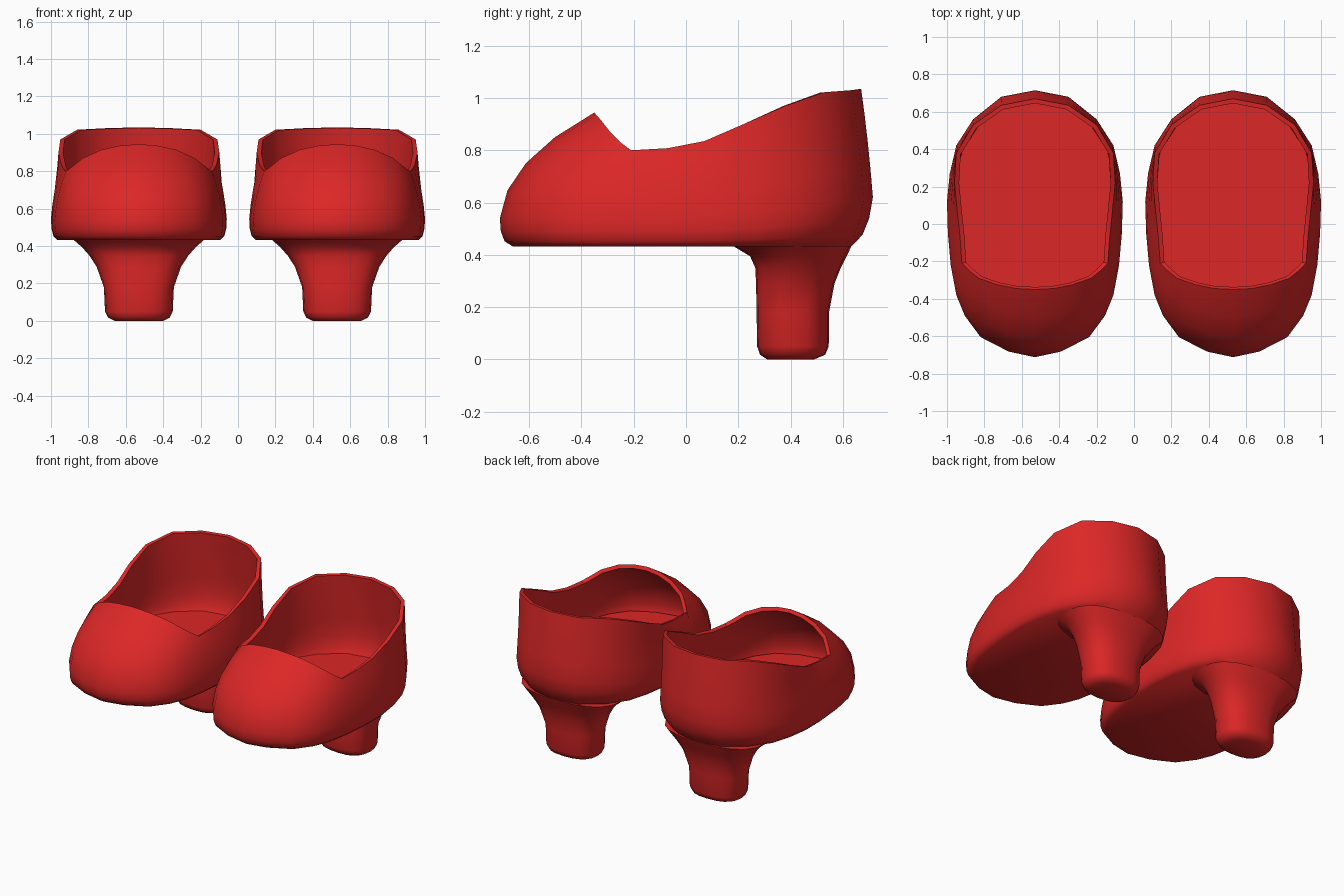
import bpy, bmesh, math
from mathutils import Vector

if "Cube" in bpy.data.objects:
    bpy.data.objects.remove(bpy.data.objects["Cube"])

SHOE_X = 0.53

red = bpy.data.materials.new("shoe_red")
red.diffuse_color = (0.72, 0.02, 0.02, 1)
red.use_nodes = True
red.node_tree.nodes["Principled BSDF"].inputs["Base Color"].default_value = red.diffuse_color

# Half outline at the widest level, toe centre to heel centre (x, y)
OUTLINE = [(0, -.712), (.14, -.682), (.29, -.605), (.375, -.49), (.42, -.38),
           (.45, -.22), (.465, -.05), (.47, .12), (.455, .27), (.42, .42),
           (.33, .56), (.18, .68), (0, .715)]
# Half rim of the foot opening (x, y, z)
RIM = [(0, -.35, .945), (.1, -.345, .937), (.2, -.325, .915), (.3, -.29, .87),
       (.35, -.25, .83), (.39, -.21, .80), (.40, -.07, .808), (.415, .07, .835),
       (.43, .22, .90), (.42, .38, .97), (.33, .53, 1.022), (.18, .635, 1.03),
       (0, .67, 1.035)]
# Heel levels: z, half width, front y, back y
HEEL = [(0, .13, .31, .49), (.018, .165, .283, .533), (.05, .181, .272, .546),
        (.18, .187, .27, .547), (.29, .226, .268, .568), (.35, .265, .265, .592),
        (.395, .305, .245, .615), (.434, .35, .18, .633)]


def full_ring(half):
    """Mirror a half ring into a closed one."""
    return half + [Vector((-p.x, p.y, p.z)) for p in half[-2:0:-1]]


def loft(name, rings, cap_top=False):
    """Skin a stack of equal rings, with the first one capped."""
    bm = bmesh.new()
    rows = [[bm.verts.new((p.x + SHOE_X, p.y, p.z)) for p in r] for r in rings]
    n = len(rows[0])
    for a, b in zip(rows, rows[1:]):
        for i in range(n):
            j = (i + 1) % n
            bm.faces.new((a[i], a[j], b[j], b[i]))
    bm.faces.new(rows[0][::-1])
    if cap_top:
        bm.faces.new(rows[-1])
    bm.normal_update()
    me = bpy.data.meshes.new(name)
    bm.to_mesh(me)
    bm.free()
    me.materials.append(red)
    ob = bpy.data.objects.new(name, me)
    bpy.context.collection.objects.link(ob)
    return ob


def finish(ob, thickness=0, angle=45):
    """Give wall thickness, mirror to the other foot, then smooth."""
    if thickness:
        m = ob.modifiers.new("wall", 'SOLIDIFY')
        m.thickness = thickness
        m.offset = -1
    ob.modifiers.new("pair", 'MIRROR').use_mirror_merge = False
    bpy.ops.object.select_all(action='DESELECT')
    ob.select_set(True)
    bpy.context.view_layer.objects.active = ob
    bpy.ops.object.convert(target='MESH')
    bpy.ops.object.shade_smooth_by_angle(angle=math.radians(angle))


# Upper: flat sole, rounded lower edge, then a curve up to the rim
last = len(OUTLINE) - 1
rings = []
for k in range(8):
    half = []
    for i, ((ox, oy), r) in enumerate(zip(OUTLINE, RIM)):
        u = i / last
        back = max(0, (u - .5) * 2)
        back = back * back * (3 - 2 * back)
        wide = Vector((ox, oy, .54 + .08 * back))
        rim = Vector(r)
        if k == 0:
            fx, fy = .93 - .07 * back, .93 - .045 * back
            p = Vector((ox * fx, oy * fy, .432))
        elif k == 1:
            f = .975 - .03 * back
            p = Vector((ox * f, oy * f, .452 + .025 * back))
        elif k == 2:
            f = .995 - .015 * back
            p = Vector((ox * f, oy * f, .49 + .05 * back))
        else:
            t = (k - 3) / 4
            ctrl = Vector((ox * .975, oy * .975, wide.z + .54 * (rim.z - wide.z)))
            p = wide * (1 - t) ** 2 + ctrl * 2 * t * (1 - t) + rim * t * t
        half.append(p)
    rings.append(full_ring(half))
finish(loft("shoe_upper", rings), thickness=.025)

# Insole inside the upper
insole = [full_ring([Vector((x * s, y * s, z)) for x, y in OUTLINE])
          for s, z in ((.90, .465), (.925, .5))]
finish(loft("insole", insole, cap_top=True))

# Heel: rounded column flaring into the sole
heel_rings = []
for z, w, y0, y1 in HEEL:
    ring = []
    for i in range(20):
        a = 2 * math.pi * i / 20
        c, s = math.cos(a), math.sin(a)
        ring.append(Vector((w * math.copysign(abs(c) ** .8, c),
                            (y0 + y1) / 2 + (y1 - y0) / 2 * math.copysign(abs(s) ** .8, s), z)))
    heel_rings.append(ring)
finish(loft("heel", heel_rings, cap_top=True), angle=60)
